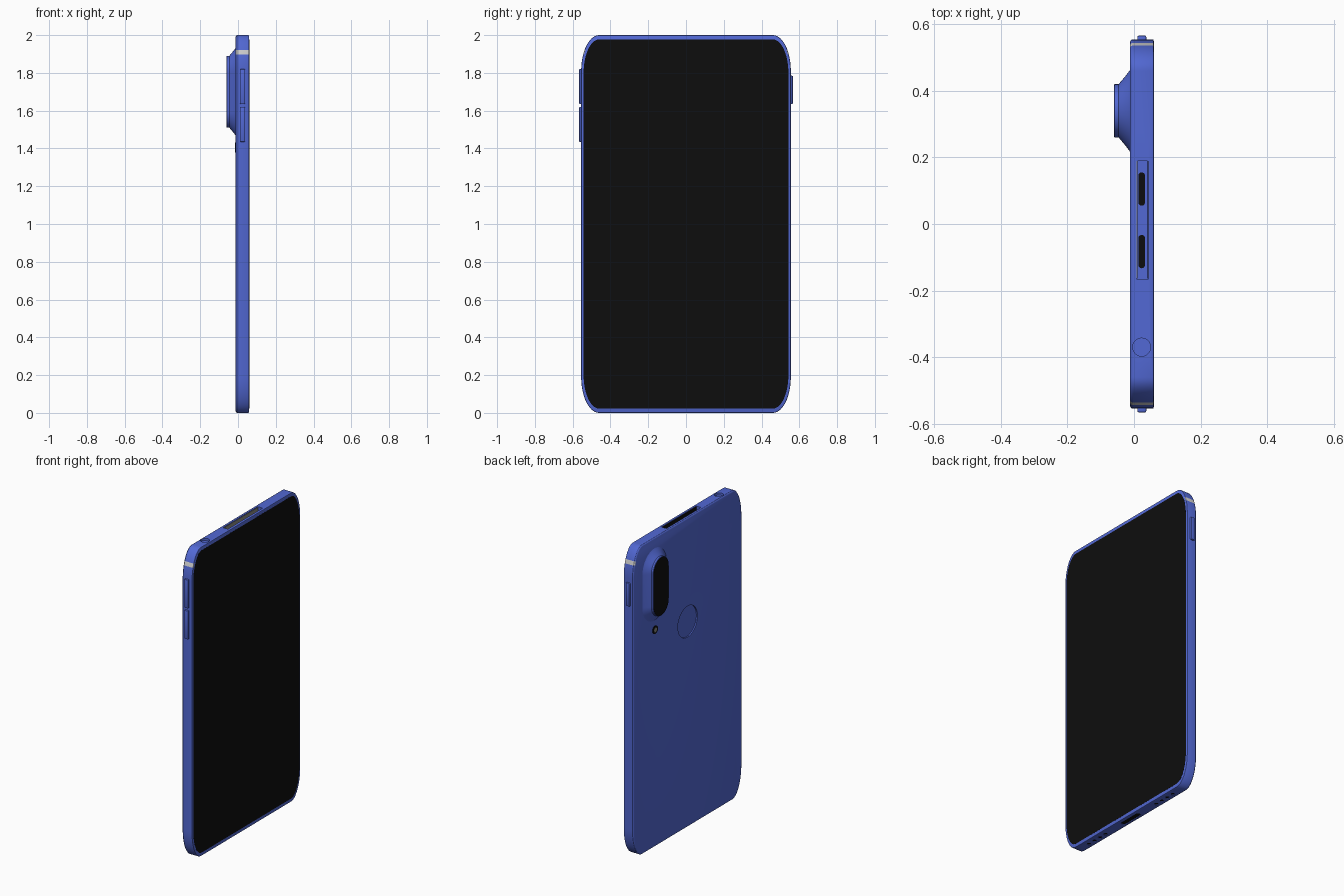
import bpy, bmesh, math
from mathutils import Vector

if "Cube" in bpy.data.objects:
    bpy.data.objects.remove(bpy.data.objects["Cube"])


def material(name, rgb):
    m = bpy.data.materials.new(name)
    m.diffuse_color = (*rgb, 1)
    m.use_nodes = True
    m.node_tree.nodes["Principled BSDF"].inputs["Base Color"].default_value = m.diffuse_color
    return m


BLUE = material("blue metal", (0.085, 0.14, 0.66))
BLACK = material("black glass", (0.004, 0.004, 0.004))
WHITE = material("pale grey band", (0.62, 0.62, 0.62))
GREY = material("warm grey", (0.25, 0.25, 0.22))


def add_object(name, bm, *mats):
    bmesh.ops.recalc_face_normals(bm, faces=bm.faces)
    me = bpy.data.meshes.new(name)
    bm.to_mesh(me)
    bm.free()
    for m in mats:
        me.materials.append(m)
    ob = bpy.data.objects.new(name, me)
    bpy.context.collection.objects.link(ob)
    return ob


def outline(hy, hz, ry, rz, n=14):
    """Rounded rectangle in y/z with elliptical corners."""
    pts = []
    for q, (sy, sz) in enumerate([(1, 1), (-1, 1), (-1, -1), (1, -1)]):
        for i in range(n + 1):
            a = math.pi / 2 * (q + i / n)
            pts.append((sy * (hy - ry) + ry * math.cos(a), sz * (hz - rz) + rz * math.sin(a)))
    return pts


def loft(cy, cz, hy, hz, ry, rz, steps):
    """Closed solid through (x, growth) steps along x."""
    bm = bmesh.new()
    rings = []
    for x, g in steps:
        rings.append([bm.verts.new((x, cy + y, cz + z))
                      for y, z in outline(hy + g, hz + g, ry + g, rz + g)])
    for a, b in zip(rings, rings[1:]):
        for i in range(len(a)):
            j = (i + 1) % len(a)
            bm.faces.new((a[i], a[j], b[j], b[i]))
    bm.faces.new(rings[0])
    bm.faces.new(rings[-1])
    bmesh.ops.remove_doubles(bm, verts=bm.verts, dist=1e-5)
    return bm


def box(name, lo, hi, mat, bevel=0.0):
    lo, hi = Vector(lo), Vector(hi)
    bm = bmesh.new()
    bmesh.ops.create_cube(bm, size=1)
    for v in bm.verts:
        v.co = (lo + hi) / 2 + v.co * (hi - lo)
    if bevel:
        bmesh.ops.bevel(bm, geom=bm.edges[:], offset=bevel, segments=2, profile=0.5, affect='EDGES')
    return add_object(name, bm, mat)


def slot(name, cx, cy, z0, z1, hx, hy, mat):
    """Upright pill-shaped prism; a disc when hx equals hy."""
    bm = bmesh.new()
    ring = []
    for k in range(32):
        a = 2 * math.pi * (k + 0.5) / 32
        s = 1 if math.sin(a) > 0 else -1
        ring.append(bm.verts.new((cx + hx * math.cos(a), cy + s * (hy - hx) + hx * math.sin(a), z0)))
    face = bm.faces.new(ring)
    ext = bmesh.ops.extrude_face_region(bm, geom=[face])
    for v in ext["geom"]:
        if isinstance(v, bmesh.types.BMVert):
            v.co.z = z1
    return add_object(name, bm, mat)


def cut(target, cutter):
    m = target.modifiers.new("cut", 'BOOLEAN')
    m.operation, m.solver, m.object = 'DIFFERENCE', 'EXACT', cutter
    bpy.context.view_layer.objects.active = target
    bpy.ops.object.modifier_apply(modifier=m.name)
    bpy.data.objects.remove(cutter)


# Body shell, with pale bands across the upper side corners
bm = loft(0, 1, 0.555, 1.0, 0.095, 0.19,
          [(-0.012, -0.008), (-0.0095, -0.003), (-0.005, 0), (0.055, 0), (0.058, -0.0015), (0.0595, -0.005)])
for z in (1.897, 1.922):
    bmesh.ops.bisect_plane(bm, geom=bm.verts[:] + bm.edges[:] + bm.faces[:],
                           plane_co=(0, 0, z), plane_no=(0, 0, 1), dist=1e-6)
bm.normal_update()
for f in bm.faces:
    if 1.897 < f.calc_center_median().z < 1.922 and abs(f.normal.x) < 0.95:
        f.material_index = 1
body = add_object("body_shell", bm, BLUE, WHITE)

# Recesses: fingerprint dish, top slot, jack, charging port, speaker holes
MID = 0.023
cut(body, add_object("dish_cutter", loft(0, 1.33, 0.1, 0.1, 0.1, 0.1, [(-0.03, 0), (-0.004, 0)]), BLUE))
cut(body, box("slot_cutter", (0.008, -0.165, 1.96), (0.043, 0.19, 2.05), BLUE))
cut(body, slot("jack_cutter", MID, -0.37, 1.985, 2.05, 0.027, 0.027, BLUE))
cut(body, slot("port_cutter", MID, 0, -0.05, 0.03, 0.017, 0.08, BLUE))
slot("charging_port", MID, 0, 0.004, 0.012, 0.0168, 0.0798, BLACK)
for side in (-1, 1):
    for k in range(4):
        y = side * (0.23 + 0.05 * k)
        cut(body, slot("hole_cutter", MID, y, -0.05, 0.015, 0.012, 0.012, BLUE))
        slot("speaker_hole", MID, y, 0.003, 0.01, 0.0119, 0.0119, BLACK)

# Lining of the top slot
box("slot_front_lining", (0.040, -0.164, 1.961), (0.0429, 0.189, 1.996), BLACK)
box("slot_back_lining", (0.0081, -0.164, 1.961), (0.010, 0.189, 1.996), GREY)
for y in (-0.083, 0.105):
    slot("slot_opening", MID, y, 1.959, 1.963, 0.01, 0.05, BLACK)

# Screen
add_object("screen", loft(0, 1, 0.542, 0.978, 0.085, 0.175,
                          [(0.0565, 0), (0.0598, 0), (0.0604, -0.001)]), BLACK)

# Camera bump with a flared base, and its dark glass
flare = [(-0.010, 0.047), (-0.0125, 0.042)]
for i in range(1, 8):
    a = math.pi / 2 * i / 7
    flare.append((-0.0125 - 0.0335 * math.sin(a) ** 1.2, 0.042 * (1 - math.sin(a)) + 0.002 * math.cos(a)))
flare += [(-0.058, 0), (-0.0596, -0.0015)]
add_object("camera_bump", loft(0.34, 1.70, 0.08, 0.19, 0.078, 0.085, flare), BLUE)
add_object("camera_glass", loft(0.34, 1.70, 0.077, 0.187, 0.075, 0.082,
                                [(-0.058, 0), (-0.0605, 0)]), BLACK)

# Flash
for name, r, x, mat in (("flash_ring", 0.026, -0.016, BLACK), ("flash_lens", 0.015, -0.0168, GREY)):
    add_object(name, loft(0.335, 1.405, r, r, r, r, [(-0.008, 0), (x, 0)]), mat)

# Side buttons
for name, side, z0, z1 in (("volume_up_button", -1, 1.635, 1.82),
                           ("volume_down_button", -1, 1.435, 1.62),
                           ("power_button", 1, 1.635, 1.785)):
    ys = sorted((side * 0.545, side * 0.566))
    box(name, (0.01, ys[0], z0), (0.037, ys[1], z1), BLUE, 0.004)

# Smooth shading with sharp edges kept
bpy.ops.object.select_all(action='DESELECT')
for ob in bpy.data.objects:
    ob.select_set(True)
bpy.context.view_layer.objects.active = body
bpy.ops.object.shade_smooth_by_angle(angle=math.radians(30))
